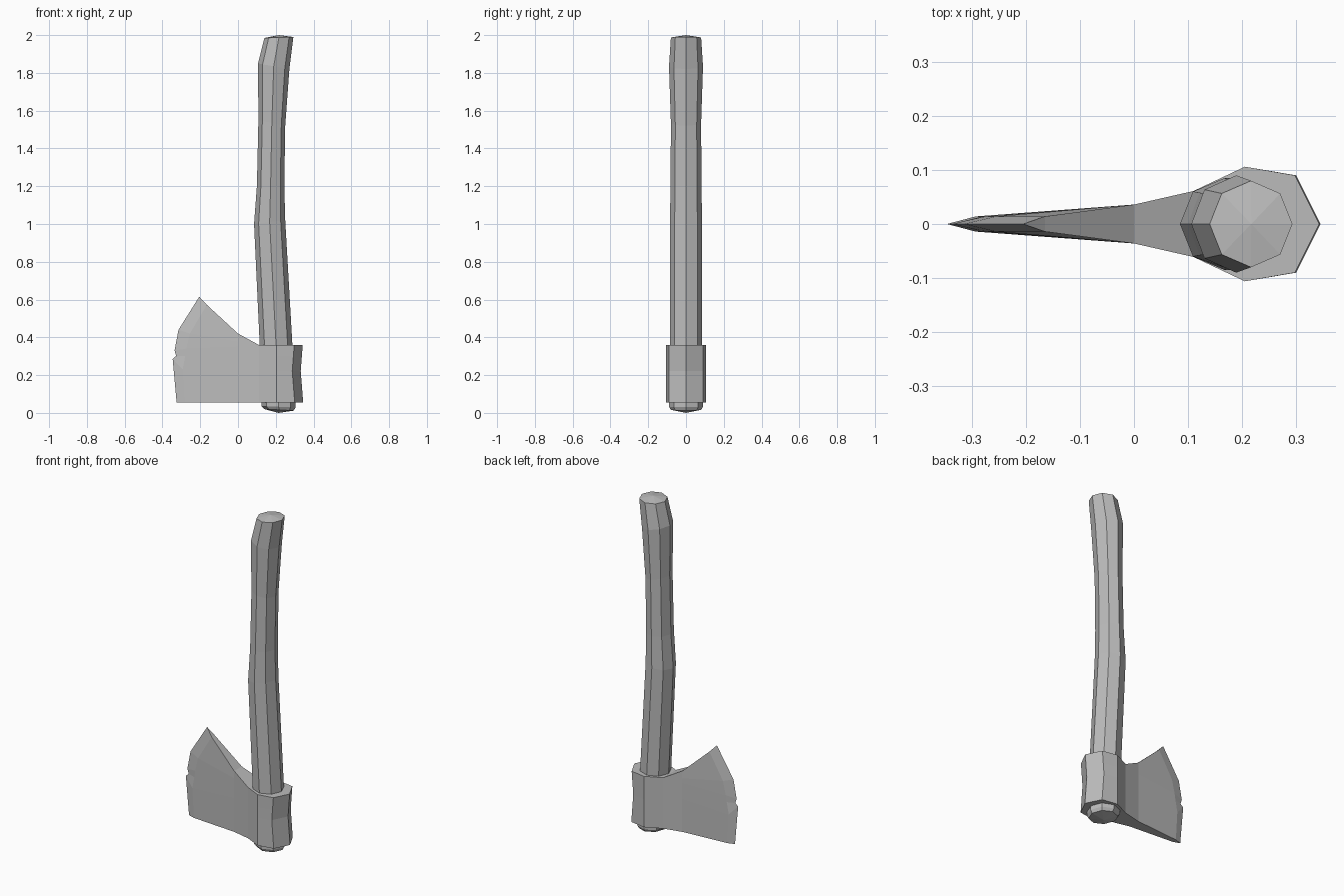
import bpy, bmesh
from math import cos, sin, pi

cube = bpy.data.objects.get("Cube")
if cube:
    bpy.data.objects.remove(cube, do_unlink=True)

grey = bpy.data.materials.new("plain_grey")
grey.use_nodes = True
grey.diffuse_color = (0.5, 0.5, 0.5, 1)
grey.node_tree.nodes["Principled BSDF"].inputs["Base Color"].default_value = (0.5, 0.5, 0.5, 1)


def finish(bm, name):
    bmesh.ops.remove_doubles(bm, verts=bm.verts, dist=0.0005)
    bmesh.ops.recalc_face_normals(bm, faces=bm.faces)
    mesh = bpy.data.meshes.new(name)
    bm.to_mesh(mesh)
    bm.free()
    mesh.materials.append(grey)
    obj = bpy.data.objects.new(name, mesh)
    bpy.context.collection.objects.link(obj)
    return obj


# Handle: eight-sided rings (left x, left z, right x, right z, half depth)
SIDES = 8
rings = [(0.14, 0.02, 0.295, 0.012, 0.08), (0.125, 0.035, 0.305, 0.03, 0.09),
         (0.115, 0.36, 0.288, 0.36, 0.085), (0.085, 1.0, 0.25, 1.02, 0.085),
         (0.10, 1.2, 0.245, 1.2, 0.082), (0.108, 1.55, 0.25, 1.52, 0.08),
         (0.106, 1.85, 0.272, 1.82, 0.09), (0.14, 1.985, 0.293, 1.99, 0.08)]
bm = bmesh.new()
loops = []
for xl, zl, xr, zr, depth in rings:
    loop = []
    for k in range(SIDES):
        a = 2 * pi * k / SIDES
        t = (cos(a) + 1) / 2
        loop.append(bm.verts.new((xl + (xr - xl) * t, depth * sin(a), zl + (zr - zl) * t)))
    loops.append(loop)
for lower, upper in zip(loops, loops[1:]):
    for k in range(SIDES):
        n = (k + 1) % SIDES
        bm.faces.new((lower[k], lower[n], upper[n], upper[k]))
# Shallow pointed ends
for loop, tip in ((loops[0], (0.215, 0, 0)), (loops[-1], (0.217, 0, 2.0))):
    apex = bm.verts.new(tip)
    for k in range(SIDES):
        bm.faces.new((loop[k], loop[(k + 1) % SIDES], apex))
finish(bm, "handle")

# Axe head: vertical columns from the socket back to the cutting edge
BASE = 0.055
levels = [0, 0.55, 0.75, 0.81, 0.88, 1]


def column(x, y, top, waist=0):
    return [(x - waist * (1 - abs(t - 0.55) / 0.55), y, BASE + t * (top - BASE)) for t in levels]


bevel = [(-0.283, 0.055), (-0.293, 0.23), (-0.28, 0.3), (-0.274, 0.34), (-0.255, 0.42), (-0.165, 0.572)]
edge = [(-0.325, 0.055), (-0.346, 0.285), (-0.327, 0.302), (-0.336, 0.33), (-0.315, 0.44), (-0.205, 0.615)]
columns = [column(0.345, 0, 0.36, 0.013), column(0.30, 0.09, 0.36, 0.013),
           column(0.205, 0.106, 0.36), column(0.11, 0.061, 0.36), column(0.0, 0.036, 0.42),
           [(x, 0.014, z) for x, z in bevel], [(x, 0, z) for x, z in edge]]

bm = bmesh.new()
sides = [[[bm.verts.new((x, s * y, z)) for x, y, z in col] for col in columns] for s in (1, -1)]
for side in sides:
    for a, b in zip(side, side[1:]):
        for i in range(len(levels) - 1):
            bm.faces.new((a[i], b[i], b[i + 1], a[i + 1]))
# Caps across the bottom and top
bmesh.ops.remove_doubles(bm, verts=bm.verts, dist=0.0005)
bmesh.ops.holes_fill(bm, edges=[e for e in bm.edges if e.is_boundary], sides=0)
caps = [f for f in bm.faces if len(f.verts) > 4]
for f in caps:
    front = sorted([v for v in f.verts if v.co.y < -0.001], key=lambda v: v.co.x)
    back = sorted([v for v in f.verts if v.co.y > 0.001], key=lambda v: v.co.x)
    ends = sorted([v for v in f.verts if abs(v.co.y) <= 0.001], key=lambda v: v.co.x)
    bmesh.ops.delete(bm, geom=[f], context="FACES_ONLY")
    bm.faces.new((ends[0], front[0], back[0]))
    bm.faces.new((ends[-1], back[-1], front[-1]))
    for i in range(len(front) - 1):
        bm.faces.new((front[i], front[i + 1], back[i + 1], back[i]))
finish(bm, "axe_head")
